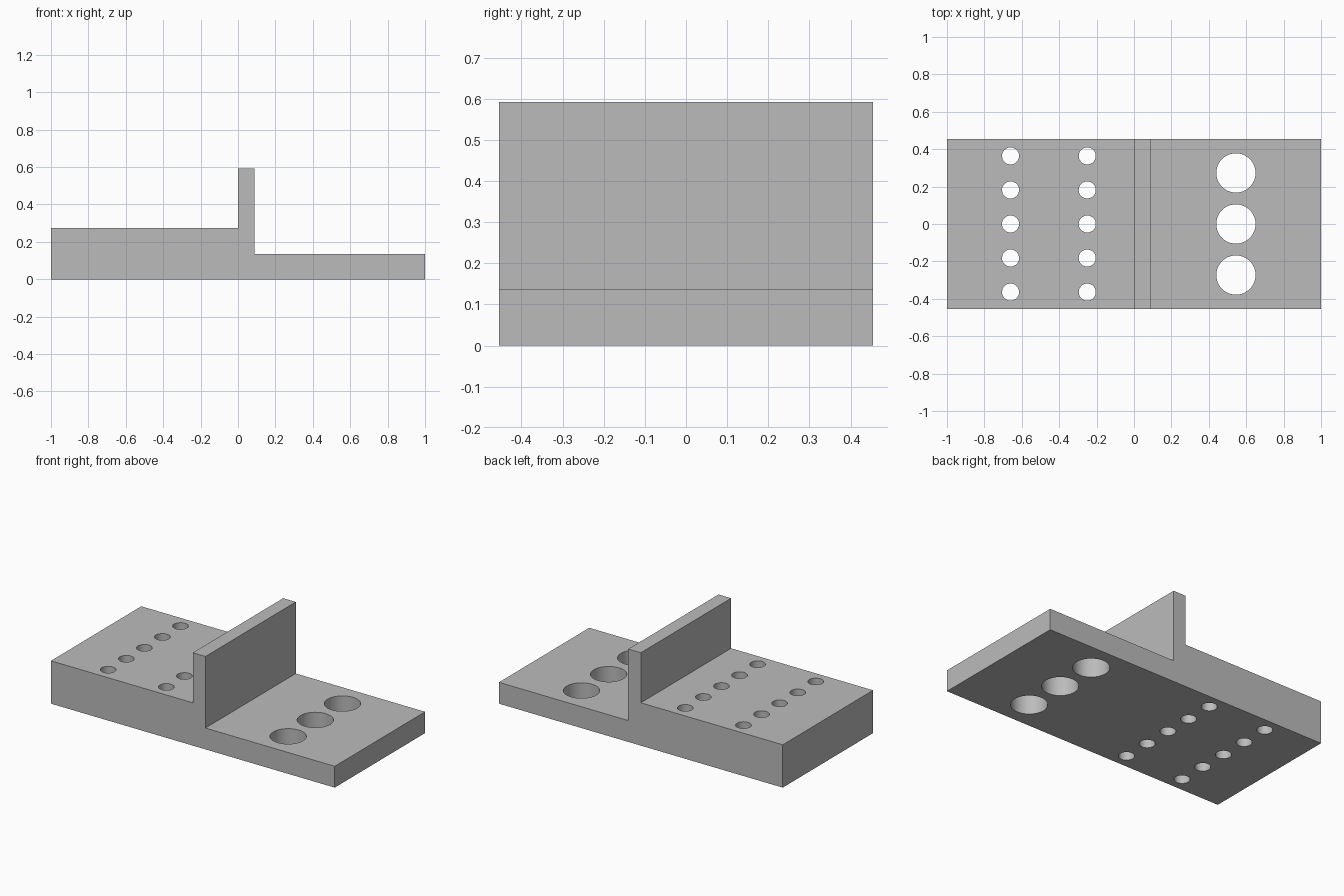
import bpy, bmesh

default = bpy.data.objects.get("Cube")
if default:
    bpy.data.objects.remove(default, do_unlink=True)

HALF_WIDTH = 0.4545
grey = bpy.data.materials.new("plain grey")
grey.use_nodes = True
colour = (0.5, 0.5, 0.5, 1)
grey.diffuse_color = colour
grey.node_tree.nodes["Principled BSDF"].inputs["Base Color"].default_value = colour


def make_object(name, bm):
    mesh = bpy.data.meshes.new(name)
    bmesh.ops.recalc_face_normals(bm, faces=bm.faces)
    bm.to_mesh(mesh)
    bm.free()
    mesh.materials.append(grey)
    obj = bpy.data.objects.new(name, mesh)
    bpy.context.collection.objects.link(obj)
    return obj


def extruded_profile(name, points):
    """Extrude an x-z outline across the full width."""
    bm = bmesh.new()
    face = bm.faces.new([bm.verts.new((x, -HALF_WIDTH, z)) for x, z in points])
    result = bmesh.ops.extrude_face_region(bm, geom=[face])
    verts = [g for g in result["geom"] if isinstance(g, bmesh.types.BMVert)]
    bmesh.ops.translate(bm, verts=verts, vec=(0, 2 * HALF_WIDTH, 0))
    return make_object(name, bm)


def add_hole_row(bm, x, radius, count, spacing):
    """Add a row of vertical cylinders centred on y = 0."""
    for i in range(count):
        made = bmesh.ops.create_cone(bm, cap_ends=True, segments=48,
                                     radius1=radius, radius2=radius, depth=2)
        y = (i - (count - 1) / 2) * spacing
        bmesh.ops.translate(bm, verts=made["verts"], vec=(x, y, 0))


# Thick plate, upright wall and thin plate as one solid
plate = extruded_profile("stepped_plate", [
    (-1, 0), (1, 0), (1, 0.136), (0.089, 0.136),
    (0.089, 0.592), (0, 0.592), (0, 0.273), (-1, 0.273)])

# Two rows of small holes and one row of large holes
bm = bmesh.new()
for row_x in (-0.66, -0.25):
    add_hole_row(bm, row_x, 0.0455, 5, 0.182)
add_hole_row(bm, 0.545, 0.105, 3, 0.273)
cutter = make_object("hole_cutter", bm)
cutter.hide_render = True

# Cut the holes, then discard the cutter
cut = plate.modifiers.new("holes", "BOOLEAN")
cut.operation = "DIFFERENCE"
cut.solver = "EXACT"
cut.object = cutter
bpy.ops.object.select_all(action="DESELECT")
plate.select_set(True)
bpy.context.view_layer.objects.active = plate
bpy.ops.object.modifier_apply(modifier=cut.name)
bpy.data.objects.remove(cutter, do_unlink=True)

# Round hole walls with crisp rims
bpy.ops.object.shade_smooth_by_angle()
